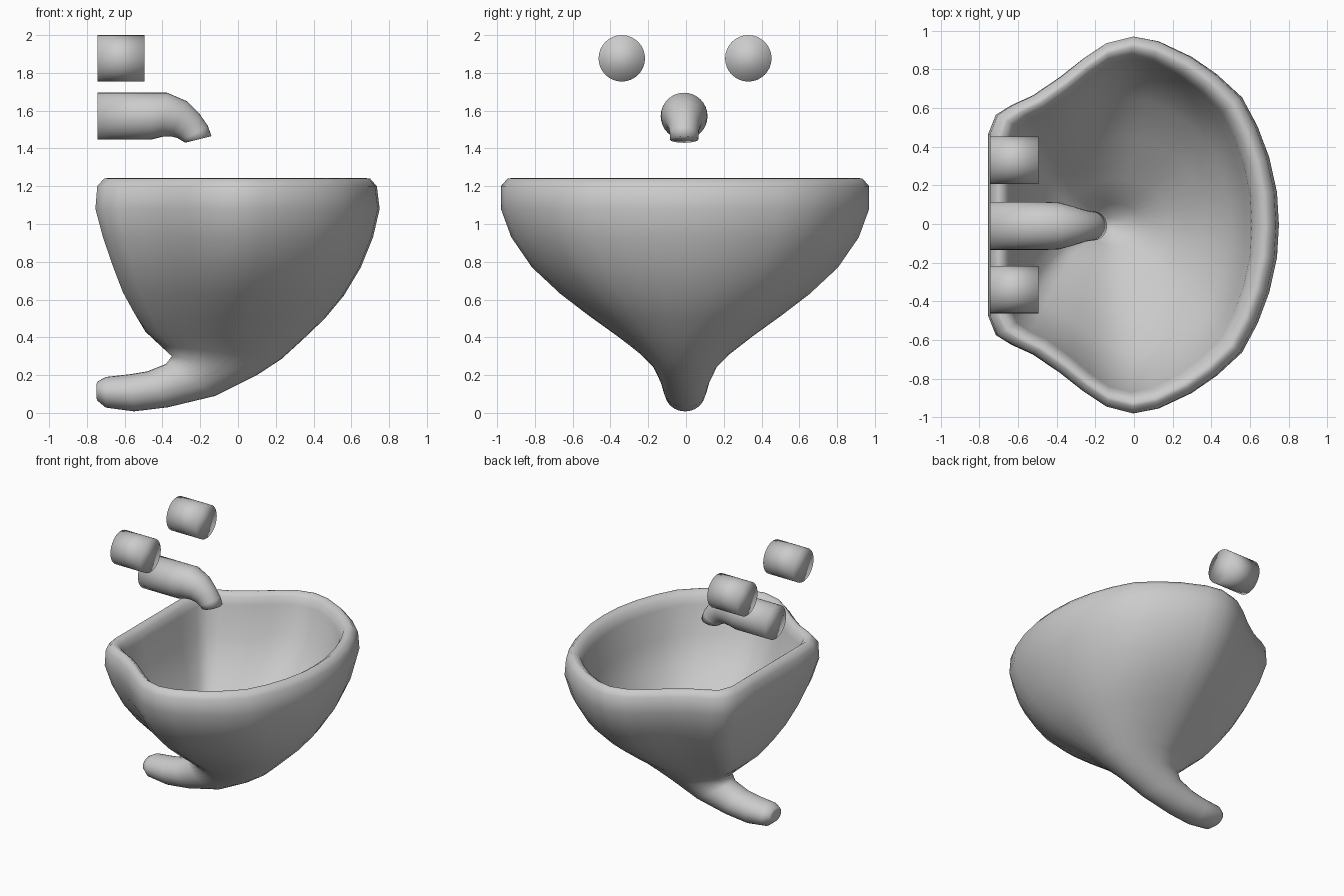
import bpy, bmesh
from math import sin, cos, pi, atan2

# Half outline of the basin rim (x, y), back centre to front centre
RIM = [(-.75, 0), (-.75, .25), (-.75, .47), (-.71, .57), (-.63, .62), (-.52, .67),
       (-.38, .765), (-.26, .86), (-.14, .94), (0, .975), (.13, .95), (.3, .87),
       (.43, .78), (.56, .66), (.64, .51), (.7, .35), (.74, .17), (.75, 0)]
half = [(x / .75, y / .975) for x, y in RIM]
D_SHAPE = half + [(u, -v) for u, v in half[-2:0:-1]]


def ellipse(n):
    return [(-cos(2 * pi * i / n), sin(2 * pi * i / n)) for i in range(n)]


def loft(name, sections, shape, yc=0.0):
    """Skin rings. Section: two end points in the xz plane, half width, roundness."""
    bm = bmesh.new()
    rings = []
    for x1, z1, x2, z2, w, t in sections:
        ring = []
        for u, v in shape:
            # blend the outline towards an ellipse at the same angle
            a = atan2(v, u)
            u2, v2 = u + (cos(a) - u) * t, v + (sin(a) - v) * t
            k = (u2 + 1) / 2
            ring.append(bm.verts.new((x1 + (x2 - x1) * k, yc + w * v2,
                                      z1 + (z2 - z1) * k)))
        rings.append(ring)
    n = len(shape)
    for a, b in zip(rings, rings[1:]):
        for i in range(n):
            j = (i + 1) % n
            bm.faces.new((a[i], a[j], b[j], b[i]))
    bm.faces.new(rings[0])
    bm.faces.new(rings[-1])
    bmesh.ops.recalc_face_normals(bm, faces=bm.faces)
    me = bpy.data.meshes.new(name)
    bm.to_mesh(me)
    bm.free()
    me.shade_smooth()
    ob = bpy.data.objects.new(name, me)
    bpy.context.collection.objects.link(ob)
    return ob


# Basin: inner bowl from drain up, over the rim, down the outside into the drain pipe
loft("basin", [
    (-.17, .25, -.08, .25, .04, 1),
    (-.24, .34, .04, .34, .11, .8),
    (-.36, .44, .19, .44, .24, .3),
    (-.47, .60, .37, .60, .46, 0),
    (-.55, .77, .50, .77, .66, 0),
    (-.61, .95, .58, .95, .80, 0),
    (-.64, 1.16, .61, 1.16, .865, 0),
    (-.655, 1.215, .635, 1.215, .885, 0),
    (-.69, 1.243, .675, 1.243, .92, 0),
    (-.71, 1.24, .70, 1.24, .94, 0),
    (-.745, 1.20, .735, 1.20, .975, 0),
    (-.755, 1.08, .75, 1.08, .975, 0),
    (-.715, .93, .715, .93, .92, 0),
    (-.66, .77, .65, .77, .81, 0),
    (-.61, .64, .56, .62, .66, 0),
    (-.55, .53, .46, .50, .51, 0),
    (-.49, .43, .34, .385, .36, .15),
    (-.41, .355, .23, .285, .245, .5),
    (-.35, .30, .10, .20, .17, .9),
    (-.38, .26, -.12, .09, .13, 1),
    (-.48, .22, -.37, .03, .115, 1),
    (-.57, .205, -.55, .008, .107, 1),
    (-.70, .19, -.70, .028, .10, 1),
    (-.745, .165, -.745, .065, .07, 1),
    (-.75, .15, -.75, .08, .05, 1),
], D_SHAPE, -.005)

# Spout: straight tube that bends down to a narrow mouth
loft("spout", [
    (-.745, 1.695, -.745, 1.447, .124, 1),
    (-.46, 1.695, -.46, 1.447, .124, 1),
    (-.375, 1.695, -.40, 1.462, .121, 1),
    (-.27, 1.65, -.355, 1.464, .10, 1),
    (-.205, 1.585, -.32, 1.455, .083, 1),
    (-.16, 1.52, -.295, 1.44, .076, 1),
    (-.14, 1.465, -.28, 1.43, .075, 1),
], ellipse(32), -.01)

# Two round tap knobs
for side, y in (("left", -.34), ("right", .33)):
    loft("tap_knob_" + side, [(x, 2.0, x, 1.754, .123, 1) for x in (-.745, -.495)],
         ellipse(32), y)
